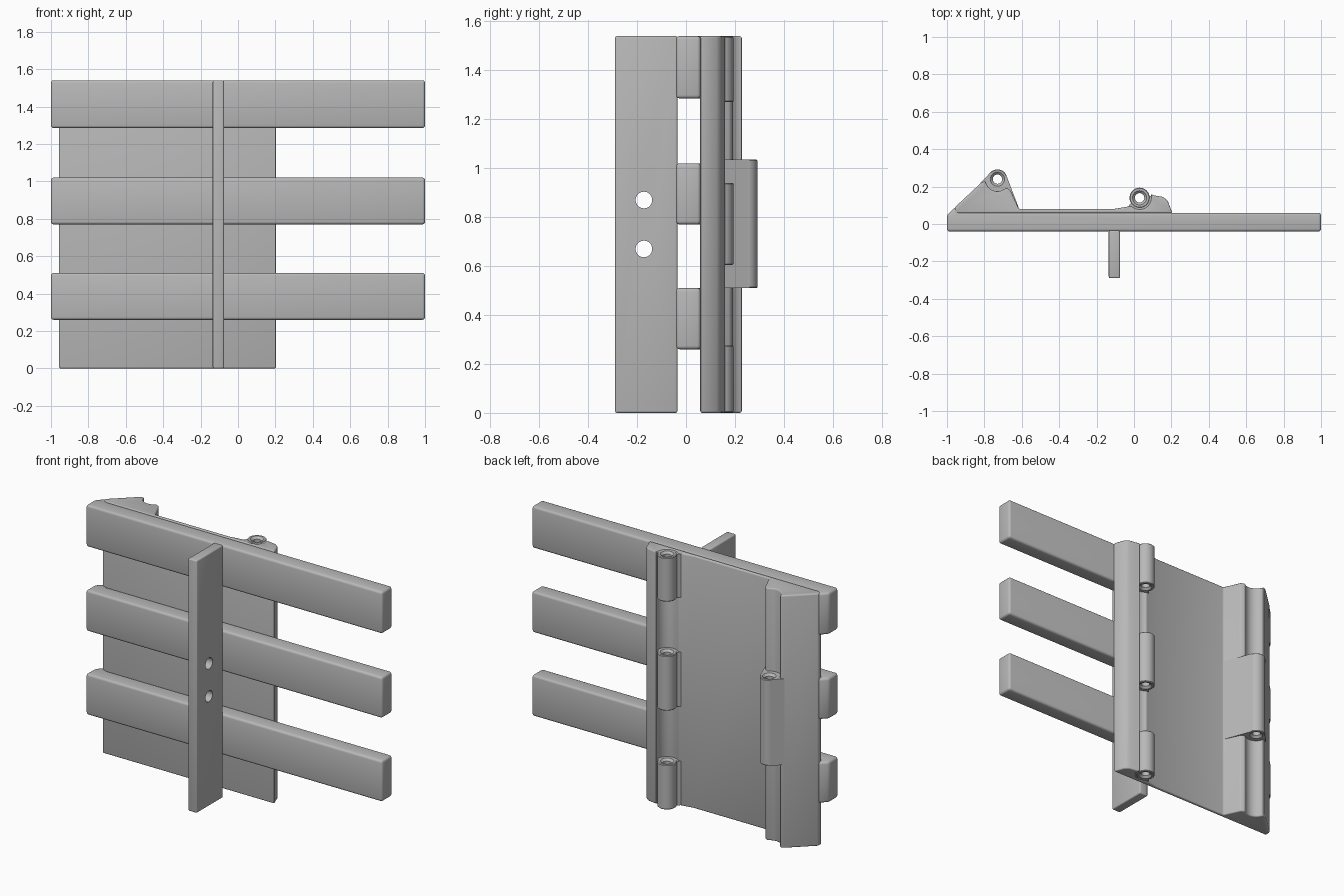
import bpy, bmesh
from math import sin, cos, radians, tau

if "Cube" in bpy.data.objects:
    bpy.data.objects.remove(bpy.data.objects["Cube"])

GREY = (0.48, 0.48, 0.48, 1)
grey = bpy.data.materials.new("plain grey")
grey.use_nodes = True
grey.diffuse_color = GREY
grey.node_tree.nodes["Principled BSDF"].inputs["Base Color"].default_value = GREY

HEIGHT = 1.54
BACK_PIN = (-0.73, 0.24)
HINGE_PIN = (0.03, 0.14)


def finish(name, bm, bevel=0):
    """Turn a bmesh into a smooth shaded object with optional rounded edges."""
    bmesh.ops.recalc_face_normals(bm, faces=bm.faces)
    mesh = bpy.data.meshes.new(name)
    bm.to_mesh(mesh)
    bm.free()
    mesh.materials.append(grey)
    obj = bpy.data.objects.new(name, mesh)
    bpy.context.collection.objects.link(obj)
    bpy.ops.object.select_all(action="DESELECT")
    bpy.context.view_layer.objects.active = obj
    obj.select_set(True)
    if bevel:
        mod = obj.modifiers.new("rounded edges", "BEVEL")
        mod.width = bevel
        mod.segments = 3
        mod.limit_method = "ANGLE"
        mod.angle_limit = radians(35)
        mod.use_clamp_overlap = False
        bpy.ops.object.modifier_apply(modifier=mod.name)
    bpy.ops.object.shade_smooth_by_angle(angle=radians(32))
    return obj


def arc(center, r, start, end, steps=12):
    angles = [radians(start + (end - start) * i / steps) for i in range(steps + 1)]
    return [(center[0] + r * cos(a), center[1] + r * sin(a)) for a in angles]


def extrude(name, outline, z0, z1, bevel=0):
    """Raise a plan outline from z0 to z1."""
    bm = bmesh.new()
    face = bm.faces.new([bm.verts.new((x, y, z0)) for x, y in outline])
    raised = bmesh.ops.extrude_face_region(bm, geom=[face])["geom"]
    top = [v for v in raised if isinstance(v, bmesh.types.BMVert)]
    bmesh.ops.translate(bm, verts=top, vec=(0, 0, z1 - z0))
    return finish(name, bm, bevel)


def knuckle(name, center, r, z0, z1, sides=40):
    """Tube with a countersunk bore at both ends."""
    bore, sink = 0.025, 0.013
    ring = [(r - 0.004, z0), (r, z0 + 0.004), (r, z1 - 0.004), (r - 0.004, z1),
            (bore + sink, z1), (bore, z1 - sink), (bore, z0 + sink), (bore + sink, z0)]
    bm = bmesh.new()
    loops = [[bm.verts.new((center[0] + q * cos(tau * i / sides),
                            center[1] + q * sin(tau * i / sides), z))
              for q, z in ring] for i in range(sides)]
    for i in range(sides):
        a, b = loops[i], loops[(i + 1) % sides]
        for k in range(len(ring)):
            n = (k + 1) % len(ring)
            bm.faces.new((a[k], b[k], b[n], a[n]))
    return finish(name, bm)


# Back plate with hinge ridge, pin grooves and wedge block
plate = [(-0.957, 0.058), (0.205, 0.058), (0.18, 0.125), (0.155, 0.145), (0.105, 0.153)]
plate += arc(HINGE_PIN, 0.062, 20, -135)
plate += [(-0.11, 0.08), (-0.615, 0.08), (-0.66, 0.18)]
plate += arc(BACK_PIN, 0.065, -45, -172)
plate += [(-0.82, 0.218), (-0.957, 0.09)]
extrude("back_plate", plate, 0, HEIGHT, 0.008)

# Three long boards with sloped ends
board = [(-1, -0.04), (1, -0.04), (1, 0.06), (-0.93, 0.06), (-0.955, 0.091), (-1, 0.048)]
for name, z0, z1 in (("lower_board", 0.26, 0.51), ("middle_board", 0.77, 1.02),
                     ("upper_board", 1.285, HEIGHT)):
    extrude(name, board, z0, z1, 0.014)

# Hinge knuckles and the webs that join them to the ridge
hinge_web = [(0.1, 0.152)] + arc(HINGE_PIN, 0.045, 12, -150) + [
    (-0.04, 0.085), (0.03, 0.065), (0.1, 0.065)]
for name, z0, z1 in (("lower_hinge", 0.002, 0.275), ("middle_hinge", 0.605, 0.94),
                     ("upper_hinge", 1.27, 1.538)):
    knuckle(name + "_knuckle", HINGE_PIN, 0.054, z0, z1)
    extrude(name + "_web", hinge_web, z0 + 0.002, z1 - 0.002)

# Latch knuckle on the wedge block
latch_web = [(-0.82, 0.221), (-0.767, 0.276)] + arc(BACK_PIN, 0.045, 135, 382, 20) + [
    (-0.682, 0.259), (-0.614, 0.081), (-0.7, 0.1), (-0.8, 0.15)]
knuckle("latch_knuckle", BACK_PIN, 0.052, 0.51, 1.035)
extrude("latch_web", latch_web, 0.51, 1.035)

# Upright front fin with two through holes
fin = extrude("front_fin", [(-0.135, -0.29), (-0.075, -0.29), (-0.075, -0.035),
                            (-0.135, -0.035)], 0, HEIGHT, 0.008)
for z in (0.67, 0.87):
    bpy.ops.mesh.primitive_cylinder_add(vertices=32, radius=0.034, depth=0.3,
                                        location=(-0.105, -0.172, z),
                                        rotation=(0, radians(90), 0))
    cutter = bpy.context.object
    cutter.name = "hole_cutter"
    cutter.hide_render = True
    bpy.context.view_layer.objects.active = fin
    mod = fin.modifiers.new("hole", "BOOLEAN")
    mod.operation = "DIFFERENCE"
    mod.object = cutter
    bpy.ops.object.modifier_apply(modifier=mod.name)
    bpy.data.objects.remove(cutter)
bpy.ops.object.select_all(action="DESELECT")
fin.select_set(True)
bpy.ops.object.shade_smooth_by_angle(angle=radians(32))
